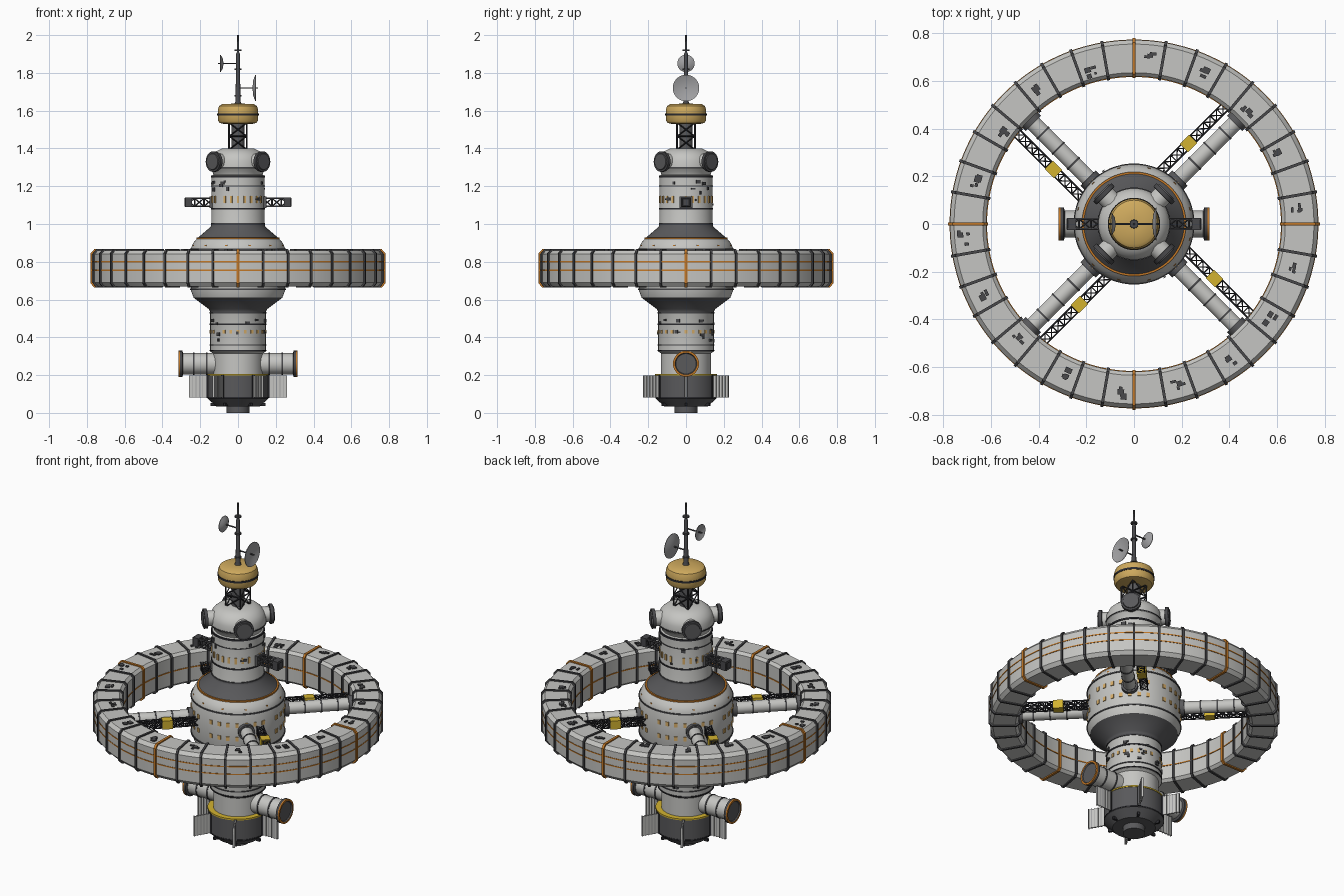
import bpy, bmesh, math, random
from mathutils import Matrix, Vector

random.seed(4)
cube = bpy.data.objects.get("Cube")
if cube:
    bpy.data.objects.remove(cube)

COLOURS = {
    "light_hull": (.56, .56, .54), "dark_hull": (.10, .10, .105), "rib_grey": (.065, .065, .07),
    "near_black": (.025, .025, .03), "gold": (.62, .40, .11), "yellow": (.65, .45, .03),
    "orange": (.55, .19, .02), "window_tan": (.68, .42, .14), "dish_grey": (.36, .36, .37)}
MATS = []
for name, c in COLOURS.items():
    m = bpy.data.materials.new(name)
    m.use_nodes = True
    m.diffuse_color = (*c, 1)
    m.node_tree.nodes["Principled BSDF"].inputs["Base Color"].default_value = (*c, 1)
    MATS.append(m)
HULL, DARK, RIB, BLACK, GOLD, YEL, ORA, WIN, DISH = range(len(MATS))


def finish(name, bm):
    bmesh.ops.recalc_face_normals(bm, faces=bm.faces)
    for f in bm.faces:
        f.smooth = True
    for e in bm.edges:
        e.smooth = e.calc_face_angle(3) < math.radians(32)
    me = bpy.data.meshes.new(name)
    bm.to_mesh(me)
    bm.free()
    for m in MATS:
        me.materials.append(m)
    ob = bpy.data.objects.new(name, me)
    bpy.context.collection.objects.link(ob)
    return ob


def spin(a):
    return Matrix.Rotation(math.radians(a), 4, 'Z')


def along(origin, direction):
    q = Vector(direction).to_track_quat('Z', 'Y')
    return Matrix.Translation(origin) @ q.to_matrix().to_4x4()


def lathe(bm, prof, M=Matrix(), seg=48, closed=False):
    """Revolve (radius, height, material of the next strip) points about z."""
    rings = []
    for r, z, _ in prof:
        rings.append([bm.verts.new(M @ Vector((r * math.cos(2 * math.pi * i / seg),
                                               r * math.sin(2 * math.pi * i / seg), z)))
                      for i in range(seg)])
    n = len(rings)
    for k in range(n if closed else n - 1):
        a, b = rings[k], rings[(k + 1) % n]
        for i in range(seg):
            j = (i + 1) % seg
            bm.faces.new((a[i], a[j], b[j], b[i])).material_index = prof[k][2]
    if not closed:
        bm.faces.new(rings[0]).material_index = prof[0][2]
        bm.faces.new(rings[-1]).material_index = prof[-1][2]


def band(bm, r, z, h, mat, M=Matrix(), seg=48):
    lathe(bm, [(r, z - h / 2, mat), (r, z + h / 2, mat)], M, seg)


def box(bm, size, M, mat):
    vs = bmesh.ops.create_cube(bm, size=1, matrix=M @ Matrix.Diagonal((*size, 1)))["verts"]
    for f in {f for v in vs for f in v.link_faces}:
        f.material_index = mat


def rod(bm, a, b, r, mat, seg=6):
    a, b = Vector(a), Vector(b)
    band(bm, r, (b - a).length / 2, (b - a).length, mat, along(a, b - a), seg)


def truss(bm, a, b, w, bays, r, mat):
    """Square lattice girder with diagonal braces."""
    a, b = Vector(a), Vector(b)
    M, L = along(a, b - a), (b - a).length
    cs = [(w, w), (-w, w), (-w, -w), (w, -w)]
    for k in range(4):
        p, q = cs[k], cs[(k + 1) % 4]
        rod(bm, M @ Vector((*p, 0)), M @ Vector((*p, L)), r, mat, 5)
        for i in range(bays):
            z0, z1 = L * i / bays, L * (i + 1) / bays
            rod(bm, M @ Vector((*p, z1)), M @ Vector((*q, z1)), r * .8, mat, 4)
            rod(bm, M @ Vector((*p, z0)), M @ Vector((*q, z1)), r * .7, mat, 4)
            rod(bm, M @ Vector((*q, z0)), M @ Vector((*p, z1)), r * .7, mat, 4)


def plate(bm, r, z, angle, w, h, mat):
    box(bm, (.008, w, h), spin(angle) @ Matrix.Translation((r, 0, z)), mat)


# central spine, from engine to upper dome
bm = bmesh.new()
lathe(bm, [(.06, 0, DARK), (.06, .035, DARK), (.115, .035, DARK), (.16, .075, DARK),
           (.16, .2, HULL), (.132, .2, HULL), (.132, .315, HULL), (.147, .325, HULL),
           (.147, .535, DARK), (.155, .55, DARK), (.235, .61, HULL), (.25, .65, HULL),
           (.25, .87, HULL), (.237, .9, HULL), (.215, .925, DARK), (.145, .985, DARK),
           (.14, 1, HULL), (.14, 1.255, HULL), (.13, 1.262, HULL), (.135, 1.275, HULL),
           (.15, 1.295, HULL), (.15, 1.335, HULL), (.137, 1.365, HULL),
           (.115, 1.385, HULL), (.085, 1.4, HULL)], seg=64)
for r, z, h, mat in [(.163, .202, .008, YEL), (.162, .08, .006, BLACK), (.151, .33, .006, BLACK),
                     (.151, .36, .006, RIB), (.151, .47, .008, BLACK), (.151, .53, .01, RIB),
                     (.254, .655, .008, RIB), (.254, .865, .008, RIB), (.219, .925, .008, ORA),
                     (.144, 1.0, .008, RIB), (.144, 1.08, .008, BLACK), (.143, 1.2, .005, RIB),
                     (.144, 1.252, .01, BLACK), (.153, 1.3, .005, RIB)]:
    band(bm, r, z, h, mat, seg=64)
finish("station_spine", bm)

# windows and small hull plates
bm = bmesh.new()
for r, z, n, w, h in [(.25, .8, 32, .018, .024), (.25, .72, 32, .018, .024),
                      (.147, .43, 24, .014, .02), (.14, 1.13, 24, .013, .035)]:
    for i in range(n):
        if i % 8 != 7:
            plate(bm, r, z, 360 * i / n, w, h, WIN)
for r, lo, hi, n in [(.147, .38, .5, 26), (.14, 1.1, 1.23, 22)]:
    for i in range(n):
        plate(bm, r + .002, random.uniform(lo, hi), random.uniform(0, 360),
              random.uniform(.008, .025), random.uniform(.008, .02), RIB)
for i in range(12):
    plate(bm, .24, .885, 30 * i + 15, .012, .01, ORA)
finish("windows_and_hull_plates", bm)

# habitat ring with trim lines
SECTION = [(.62, .685), (.635, .67), (.755, .67), (.772, .69),
           (.772, .84), (.755, .86), (.635, .86), (.62, .845)]
bm = bmesh.new()
lathe(bm, [(r, z, HULL) for r, z in SECTION], seg=144, closed=True)
for r, z in [(.771, .8), (.771, .755), (.617, .765)]:
    lathe(bm, [(r, z - .003, ORA), (r + .003, z - .003, ORA), (r + .003, z + .003, ORA),
               (r, z + .003, ORA)], seg=144, closed=True)
finish("habitat_ring", bm)

# frames around the ring, orange on the four axes
bm = bmesh.new()
for i in range(36):
    mat, t = (ORA, .007) if i % 9 == 0 else (RIB, .006)
    caps = []
    for y in (-t, t):
        caps.append([bm.verts.new(spin(10 * i) @ Vector((.696 + (r - .696) * 1.1, y,
                     .765 + (z - .765) * 1.07))) for r, z in SECTION])
    faces = [bm.faces.new(c) for c in caps]
    for k in range(8):
        j = (k + 1) % 8
        faces.append(bm.faces.new((caps[0][k], caps[0][j], caps[1][j], caps[1][k])))
    for f in faces:
        f.material_index = mat
finish("ring_frames", bm)

# equipment clusters on top of the ring
bm = bmesh.new()
for i in range(0, 36, 2):
    base = random.uniform(.655, .72)
    for k in range(4):
        M = spin(10 * i + 5 + random.uniform(-2, 2))
        M = M @ Matrix.Translation((base + random.uniform(-.02, .02), 0, .862))
        box(bm, (random.uniform(.01, .025), random.uniform(.01, .03), .009), M, RIB)
finish("ring_equipment", bm)

# four spokes, each a tube with a service girder beside it
bm = bmesh.new()
for k in range(4):
    S = spin(45 + 90 * k)
    T = S @ along((0, 0, .765), (1, 0, 0))
    lathe(bm, [(.034, .22, HULL), (.034, .63, HULL)], T, 24)
    for d in (.27, .36, .45, .54):
        band(bm, .037, d, .008, RIB, T, 24)
    for d in (.26, .61):
        band(bm, .045, d, .025, DARK, T, 24)
    truss(bm, S @ Vector((.235, .077, .765)), S @ Vector((.625, .077, .765)), .018, 10, .0035, BLACK)
    box(bm, (.055, .05, .05), S @ Matrix.Translation((.4, .077, .765)), YEL)
finish("spokes", bm)

# docking arms low on both sides
bm = bmesh.new()
for s in (1, -1):
    D = along((0, 0, .26), (s, 0, 0))
    lathe(bm, [(.056, .1, HULL), (.056, .29, RIB), (.069, .295, RIB), (.069, .308, ORA),
               (.069, .316, ORA), (.058, .316, DARK), (.054, .31, DARK)], D, 32)
    for d in (.165, .235):
        band(bm, .059, d, .008, RIB, D, 32)
finish("docking_arms", bm)

# docking ports around the dome
bm = bmesh.new()
for k in range(4):
    P = spin(45 + 90 * k) @ along((0, 0, 1.33), (1, 0, 0))
    lathe(bm, [(.042, .1, HULL), (.042, .168, RIB), (.054, .17, RIB), (.054, .188, RIB),
               (.044, .188, DARK), (.042, .194, DARK)], P, 28)
finish("dome_ports", bm)

# radiator fins around the engine section
bm = bmesh.new()
for k in range(6):
    S = spin(60 * k)
    box(bm, (.1, .006, .115), S @ Matrix.Translation((.21, 0, .14)), HULL)
    for i in range(6):
        box(bm, (.004, .012, .118), S @ Matrix.Translation((.168 + .018 * i, 0, .14)), DISH)
    box(bm, (.012, .016, .12), S @ Matrix.Translation((.162, 0, .14)), BLACK)
    box(bm, (.03, .012, .016), S @ Matrix.Translation((.13, 0, .045)), BLACK)
finish("radiator_fins", bm)

# side equipment booms on the neck
bm = bmesh.new()
for s in (1, -1):
    truss(bm, (s * .13, 0, 1.115), (s * .28, 0, 1.115), .021, 3, .005, RIB)
    box(bm, (.035, .052, .052), Matrix.Translation((s * .26, 0, 1.115)), RIB)
    box(bm, (.02, .07, .06), Matrix.Translation((s * .142, 0, 1.115)), DARK)
finish("side_booms", bm)

# lattice tower and gold tank
bm = bmesh.new()
band(bm, .035, 1.465, .14, DARK, seg=24)
truss(bm, (0, 0, 1.395), (0, 0, 1.535), .047, 2, .005, BLACK)
finish("lattice_tower", bm)
bm = bmesh.new()
lathe(bm, [(.075, 1.53, GOLD), (.098, 1.535, GOLD), (.107, 1.55, GOLD), (.107, 1.605, GOLD),
           (.1, 1.624, GOLD), (.085, 1.634, GOLD), (.03, 1.637, GOLD)])
band(bm, .11, 1.58, .011, BLACK)
finish("gold_tank", bm)

# mast with two dishes
bm = bmesh.new()
lathe(bm, [(.022, 1.63, RIB), (.013, 1.65, RIB), (.01, 1.9, RIB), (.006, 1.91, RIB),
           (.005, 2, RIB)], seg=12)
for z in (1.68, 1.82, 1.92):
    band(bm, .018, z, .008, RIB, seg=16)
for s, z, r in ((1, 1.72, .07), (-1, 1.85, .046)):
    rod(bm, (0, 0, z), (s * .105, 0, z), .004, RIB)
    lathe(bm, [(r * .1, .077, DISH), (r * .6, .081, DISH), (r, .092, DISH), (r, .095, DISH),
               (r * .6, .085, DISH), (r * .1, .081, DISH)], along((0, 0, z), (s, 0, 0)), 32)
finish("antenna_mast", bm)
